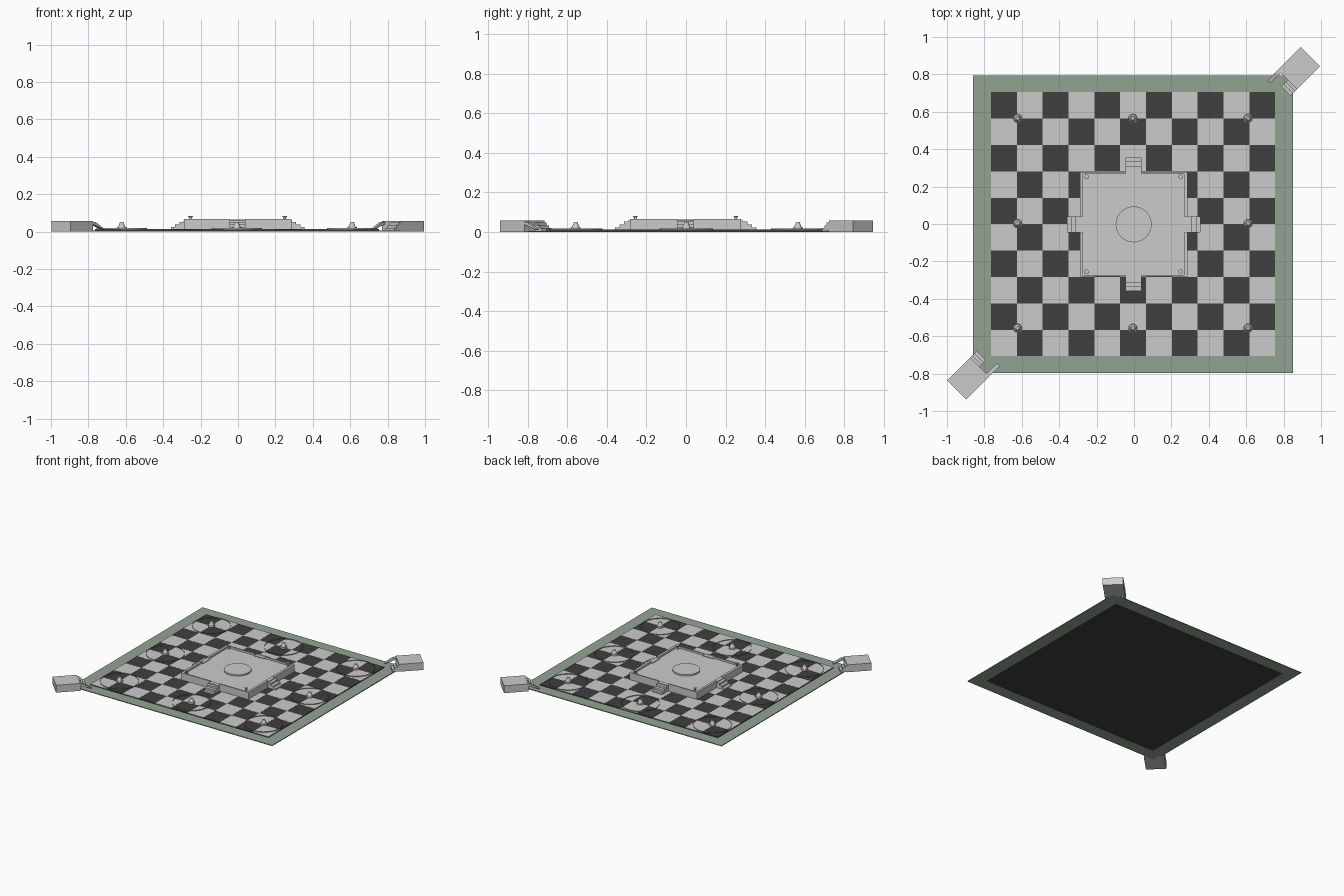
import bpy, bmesh
from math import pi, radians
from mathutils import Matrix, Vector

if "Cube" in bpy.data.objects:
    bpy.data.objects.remove(bpy.data.objects["Cube"])


def mat(name, rgb):
    m = bpy.data.materials.new(name)
    m.diffuse_color = (*rgb, 1)
    m.use_nodes = True
    m.node_tree.nodes["Principled BSDF"].inputs["Base Color"].default_value = m.diffuse_color
    return m


GREEN = mat("hedge_green", (0.29, 0.37, 0.29))
BLACK = mat("black_tile", (0.05, 0.05, 0.05))


def finish(name, bm, material=None, matrix=None):
    if matrix:
        bm.transform(matrix)
    me = bpy.data.meshes.new(name)
    bm.to_mesh(me)
    bm.free()
    if material:
        me.materials.append(material)
    ob = bpy.data.objects.new(name, me)
    bpy.context.collection.objects.link(ob)
    return ob


def box(bm, x0, x1, y0, y1, z0, z1):
    c = Vector(((x0 + x1) / 2, (y0 + y1) / 2, (z0 + z1) / 2))
    s = Matrix.Diagonal((x1 - x0, y1 - y0, z1 - z0, 1))
    bmesh.ops.create_cube(bm, size=1, matrix=Matrix.Translation(c) @ s)


def cone(bm, x, y, z0, z1, r0, r1, n=16):
    bmesh.ops.create_cone(bm, cap_ends=True, segments=n, radius1=r0, radius2=r1, depth=z1 - z0,
                          matrix=Matrix.Translation((x, y, (z0 + z1) / 2)))


def prism(bm, profile, y0, y1):
    # extrude an x-z profile along y
    f = bm.faces.new([bm.verts.new((x, y0, z)) for x, z in profile])
    r = bmesh.ops.extrude_face_region(bm, geom=[f])
    vs = [v for v in r["geom"] if isinstance(v, bmesh.types.BMVert)]
    bmesh.ops.translate(bm, verts=vs, vec=(0, y1 - y0, 0))
    bmesh.ops.recalc_face_normals(bm, faces=bm.faces)


# black floor slab with light squares laid on it
X0, X1, Y0, Y1, TOP = -0.765, 0.755, -0.707, 0.705, 0.012
bm = bmesh.new()
box(bm, X0, X1, Y0, Y1, 0, TOP)
finish("floor_slab", bm, BLACK)
bm = bmesh.new()
dx, dy = (X1 - X0) / 11, (Y1 - Y0) / 10
for i in range(11):
    for j in range(10):
        if (i + j) % 2 == 0:
            box(bm, X0 + i * dx, X0 + (i + 1) * dx, Y0 + j * dy, Y0 + (j + 1) * dy, TOP - 0.002, TOP + 0.001)
finish("light_tiles", bm)

# low green border
bm = bmesh.new()
box(bm, -0.86, X0, -0.797, 0.795, 0, 0.006)
box(bm, X1, 0.85, -0.797, 0.795, 0, 0.006)
box(bm, X0, X1, -0.797, Y0, 0, 0.006)
box(bm, X0, X1, Y1, 0.795, 0, 0.006)
finish("green_border", bm, GREEN)

# central platform with round dais
CX, CY, H, FLOOR = -0.002, -0.002, 0.067, 0.053
at_centre = Matrix.Translation((CX, CY, 0))
bm = bmesh.new()
box(bm, -0.288, 0.288, -0.28, 0.28, 0.01, FLOOR)
finish("platform", bm, None, at_centre)
bm = bmesh.new()
cone(bm, CX, CY, FLOOR - 0.002, 0.064, 0.096, 0.096, 48)
finish("round_dais", bm)

# parapet halves and stairs on each side
walls, stairs = bmesh.new(), bmesh.new()
for k in range(4):
    rot = at_centre @ Matrix.Rotation(k * pi / 2, 4, 'Z')
    out = 0.288 if k % 2 == 0 else 0.28
    end = 0.28 if k % 2 == 0 else 0.288
    tmp = bmesh.new()
    box(tmp, 0.27, out, 0.043, end, FLOOR - 0.002, H)
    box(tmp, 0.27, out, -end, -0.043, FLOOR - 0.002, H)
    tmp.transform(rot)
    me = bpy.data.meshes.new("tmp")
    tmp.to_mesh(me)
    walls.from_mesh(me)
    tmp.clear()
    steps = [(0.26, 0.01), (0.357, 0.01), (0.357, 0.024), (0.335, 0.024), (0.335, 0.038),
             (0.312, 0.038), (0.312, 0.052), (0.29, 0.052), (0.29, 0.058), (0.26, 0.058)]
    prism(tmp, steps, -0.043, 0.043)
    tmp.transform(rot)
    tmp.to_mesh(me)
    stairs.from_mesh(me)
    tmp.free()
    bpy.data.meshes.remove(me)
finish("parapet", walls)
finish("platform_stairs", stairs)

# corner bowls on stems
bm = bmesh.new()
for sx in (-1, 1):
    for sy in (-1, 1):
        x, y = CX + sx * 0.252, CY + sy * 0.254
        cone(bm, x, y, FLOOR, 0.07, 0.006, 0.006, 12)
        cone(bm, x, y, 0.068, 0.082, 0.004, 0.013, 12)
finish("corner_bowls", bm)

# eight lamp posts, each inside a thin upright ring
lamps, rings = bmesh.new(), bmesh.new()
for x in (-0.622, -0.006, 0.61):
    for y in (-0.557, 0.002, 0.565):
        if abs(x) < 0.1 and abs(y) < 0.1:
            continue
        cone(lamps, x, y, TOP, 0.024, 0.025, 0.025)
        cone(lamps, x, y, 0.024, 0.046, 0.02, 0.01)
        cone(lamps, x, y, 0.046, 0.05, 0.013, 0.009)
        bmesh.ops.create_cone(rings, cap_ends=False, segments=32, radius1=0.135, radius2=0.135, depth=0.006,
                              matrix=Matrix.Translation((x, y, TOP + 0.003)))
finish("lamp_posts", lamps)
finish("lamp_rings", rings)

# entrance blocks on two opposite corners; local +x points outward
for label, ang, loc in (("back", 45, (0.82, 0.772, 0)), ("front", 225, (-0.825, -0.765, 0))):
    m = Matrix.Translation(loc) @ Matrix.Rotation(radians(ang), 4, 'Z')
    bm = bmesh.new()
    box(bm, 0, 0.173, -0.072, 0.072, 0, 0.057)
    finish(label + "_entrance_block", bm, None, m)
    bm = bmesh.new()
    prism(bm, [(0.005, 0.004), (-0.05, 0.004), (-0.05, 0.02), (-0.032, 0.02), (-0.032, 0.034),
               (-0.015, 0.034), (-0.015, 0.048), (0.005, 0.048)], -0.072, -0.002)
    finish(label + "_entrance_steps", bm, None, m)
    bm = bmesh.new()
    prism(bm, [(0.005, 0.04), (-0.08, 0.01), (-0.08, 0.016), (-0.02, 0.05), (0.005, 0.052)], 0.05, 0.072)
    finish(label + "_slide", bm, None, m)
